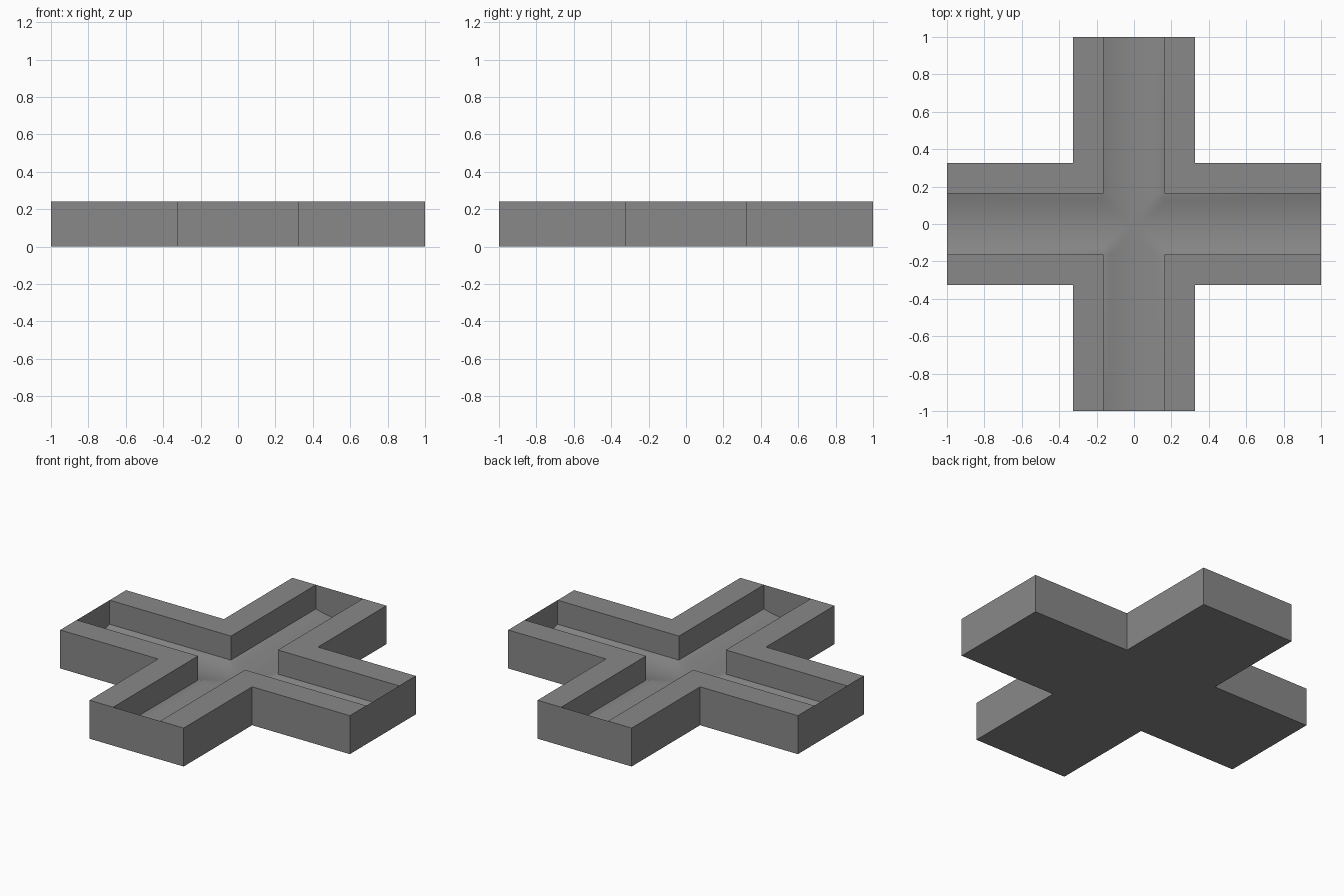
import bpy, bmesh, math

if "Cube" in bpy.data.objects:
    bpy.data.objects.remove(bpy.data.objects["Cube"])

W, C, H = 0.325, 0.162, 0.24     # outer half width, channel half width, height
EDGE, SAG = 0.09, 0.025          # channel floor height at the walls, dip in the middle

mat = bpy.data.materials.new("concrete grey")
mat.diffuse_color = (0.25, 0.25, 0.25, 1)
mat.use_nodes = True
mat.node_tree.nodes["Principled BSDF"].inputs["Base Color"].default_value = mat.diffuse_color


def make(name, faces, smooth=False):
    bm = bmesh.new()
    for f in faces:
        bm.faces.new([bm.verts.new(p) for p in f])
    bmesh.ops.remove_doubles(bm, verts=bm.verts, dist=1e-4)
    me = bpy.data.meshes.new(name)
    bm.to_mesh(me)
    bm.free()
    me.materials.append(mat)
    me.polygons.foreach_set("use_smooth", [smooth] * len(me.polygons))
    ob = bpy.data.objects.new(name, me)
    bpy.context.collection.objects.link(ob)
    return ob


def turn(p, k):
    x, y, z = p
    for _ in range(k):
        x, y = -y, x
    return (x, y, z)


def wall(a, b, z0, z1):
    return [(*a, z0), (*b, z0), (*b, z1), (*a, z1)]


# Outer shell: underside, outside walls, thin end plates, L-shaped rims, channel walls
shell = []
cross = []
for k in range(4):
    cross += [turn(p, k) for p in ((1, -W, 0), (1, W, 0), (W, W, 0))]
    part = [
        wall((1, -W), (1, W), 0, H),
        wall((1, W), (W, W), 0, H),
        wall((W, W), (W, 1), 0, H),
        wall((C, C), (1, C), EDGE, H),
        wall((C, 1), (C, C), EDGE, H),
        [(C, C, H), (1, C, H), (1, W, H), (W, W, H)],
        [(C, C, H), (W, W, H), (W, 1, H), (C, 1, H)],
    ]
    shell += [[turn(p, k) for p in f] for f in part]
shell.append(cross[::-1])
make("channel_block", shell)

# Gently dished channel floor: two crossing troughs
N = 12
ts = [-C + 2 * C * i / N for i in range(N + 1)]


def dish(t):
    return EDGE - SAG * (1 - (t / C) ** 2)


floor = []
for a, b in zip(ts, ts[1:]):
    strip = [(C, a, dish(a)), (1, a, dish(a)), (1, b, dish(b)), (C, b, dish(b))]
    floor += [[turn(p, k) for p in strip] for k in range(4)]
    for c, d in zip(ts, ts[1:]):
        floor.append([(x, y, min(dish(x), dish(y)))
                      for x, y in ((a, c), (b, c), (b, d), (a, d))])
make("channel_floor", floor, True)
